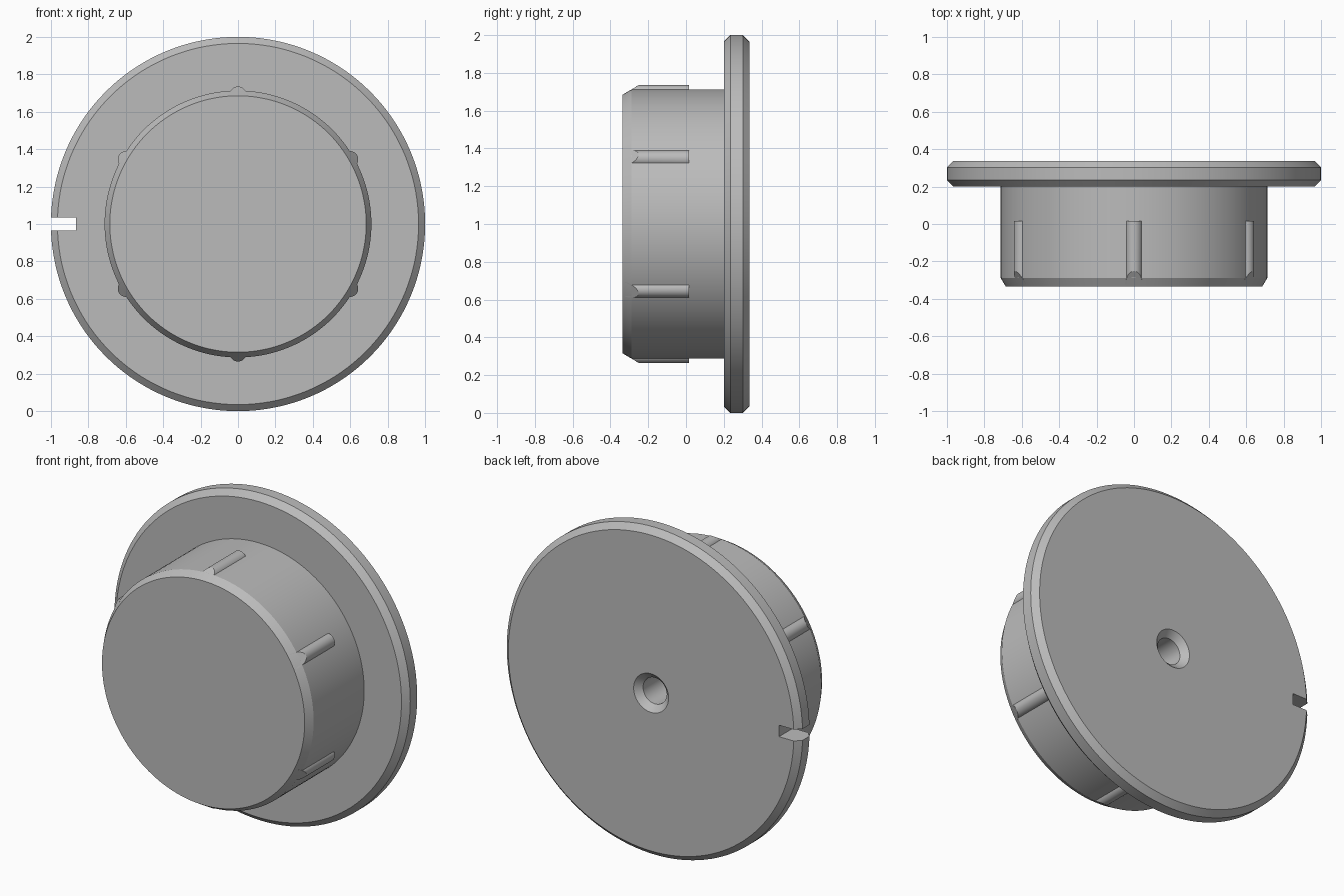
import bpy, bmesh, math
from mathutils import Matrix, Vector

if "Cube" in bpy.data.objects:
    bpy.data.objects.remove(bpy.data.objects["Cube"])

grey = bpy.data.materials.new("plain grey")
grey.diffuse_color = (0.5, 0.5, 0.5, 1)
grey.use_nodes = True
grey.node_tree.nodes["Principled BSDF"].inputs["Base Color"].default_value = grey.diffuse_color


def make_object(name, bm):
    bmesh.ops.remove_doubles(bm, verts=bm.verts, dist=1e-5)
    bmesh.ops.recalc_face_normals(bm, faces=bm.faces)
    mesh = bpy.data.meshes.new(name)
    bm.to_mesh(mesh)
    bm.free()
    mesh.materials.append(grey)
    obj = bpy.data.objects.new(name, mesh)
    bpy.context.collection.objects.link(obj)
    return obj


def shade(obj):
    bpy.ops.object.select_all(action='DESELECT')
    obj.select_set(True)
    bpy.context.view_layer.objects.active = obj
    bpy.ops.object.shade_smooth_by_angle(angle=math.radians(25))


# Plug and flange: one turned profile (radius, y), with a blind hole at the back
FRONT, SLOPE, NOSE = -0.335, 0.6, 0.685
profile = [(0, FRONT), (NOSE, FRONT), (0.713, -0.288), (0.713, 0.2),
           (0.965, 0.2), (1, 0.235), (1, 0.302), (0.965, 0.337),
           (0.118, 0.337), (0.08, 0.3), (0.08, -0.05), (0, -0.05)]
bm = bmesh.new()
verts = [bm.verts.new((r, y, 1)) for r, y in profile]
edges = [bm.edges.new(pair) for pair in zip(verts, verts[1:])]
bmesh.ops.spin(bm, geom=verts + edges, cent=(0, 0, 1), axis=(0, 1, 0),
               angle=2 * math.pi, steps=144, use_merge=True)
body = make_object("flanged_plug", bm)

# Notch through the flange rim
bm = bmesh.new()
bmesh.ops.create_cube(bm, size=1, matrix=Matrix.Translation((-0.985, 0.27, 1))
                      @ Matrix.Diagonal((0.24, 0.4, 0.07, 1)))
cutter = make_object("notch_cutter", bm)
cutter.hide_render = True
mod = body.modifiers.new("notch", 'BOOLEAN')
mod.operation, mod.solver, mod.object = 'DIFFERENCE', 'EXACT', cutter
bpy.context.view_layer.objects.active = body
bpy.ops.object.modifier_apply(modifier=mod.name)
bpy.data.objects.remove(cutter)
shade(body)

# Grip ribs: round bars half sunk in the plug, front ends trimmed to its bevel
for i in range(6):
    bm = bmesh.new()
    turn = Matrix.Translation((0, 0, 1)) @ Matrix.Rotation(math.radians(30 + 60 * i), 4, 'Y')
    rear, front = [], []
    for k in range(17):
        a = math.pi * k / 16
        x, z = 0.69 + 0.045 * math.sin(a), 0.045 * math.cos(a)
        y = max(FRONT + 0.002, FRONT + (math.hypot(x, z) - NOSE) / SLOPE)
        rear.append(bm.verts.new(turn @ Vector((x, 0.017, z))))
        front.append(bm.verts.new(turn @ Vector((x, y, z))))
    for k in range(17):
        j = (k + 1) % 17
        bm.faces.new((rear[k], rear[j], front[j], front[k]))
    bm.faces.new(rear)
    bm.faces.new(front)
    shade(make_object(f"grip_rib_{i + 1}", bm))
